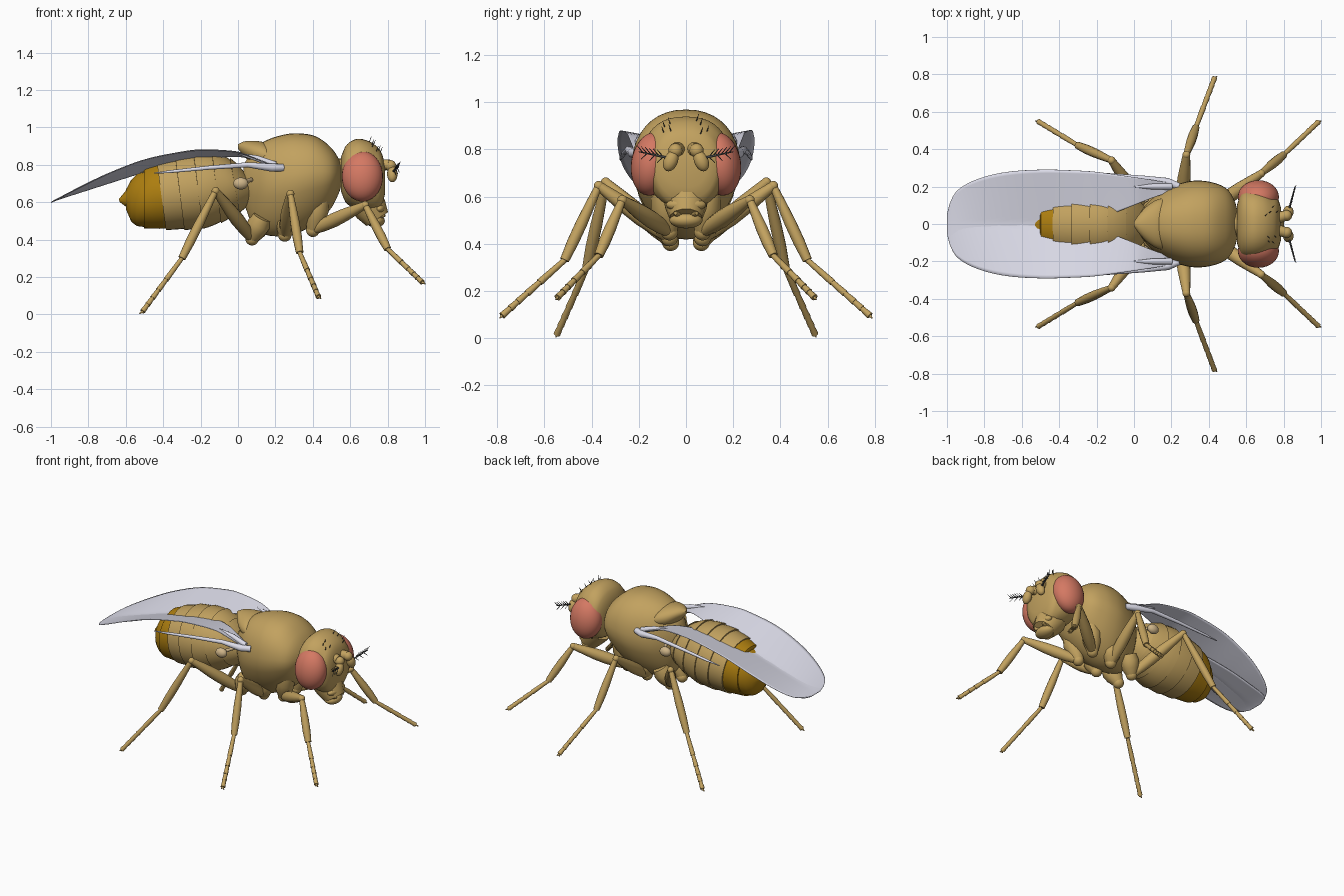
import bpy, bmesh, math, random
from mathutils import Vector, Matrix

if "Cube" in bpy.data.objects:
    bpy.data.objects.remove(bpy.data.objects["Cube"])

random.seed(3)

def mat(name, rgb):
    m = bpy.data.materials.new(name)
    m.diffuse_color = (*rgb, 1)
    m.use_nodes = True
    m.node_tree.nodes["Principled BSDF"].inputs["Base Color"].default_value = m.diffuse_color
    return m

TAN = mat("tan", (0.54, 0.36, 0.115))
TAIL = mat("amber", (0.42, 0.21, 0.005))
EYE = mat("red", (0.66, 0.19, 0.125))
WING = mat("wing_grey", (0.72, 0.72, 0.82))
DARK = mat("bristle", (0.06, 0.06, 0.06))
PALE = mat("pale", (0.62, 0.46, 0.25))

def finish(name, bm, m, angle=40):
    bmesh.ops.recalc_face_normals(bm, faces=bm.faces)
    me = bpy.data.meshes.new(name)
    bm.to_mesh(me)
    bm.free()
    ob = bpy.data.objects.new(name, me)
    bpy.context.collection.objects.link(ob)
    me.materials.append(m)
    bpy.ops.object.select_all(action='DESELECT')
    ob.select_set(True)
    bpy.context.view_layer.objects.active = ob
    bpy.ops.object.shade_smooth_by_angle(angle=math.radians(angle))
    return ob

def skin(bm, rings):
    vs = [[bm.verts.new(p) for p in r] for r in rings]
    n = len(vs[0])
    for a, b in zip(vs, vs[1:]):
        for i in range(n):
            bm.faces.new((a[i], a[(i + 1) % n], b[(i + 1) % n], b[i]))
    bm.faces.new(vs[0])
    bm.faces.new(vs[-1])

def tube(bm, pts, radii, n=12):
    pts = [Vector(p) for p in pts]
    rings = []
    for i, (p, r) in enumerate(zip(pts, radii)):
        t = (pts[min(i + 1, len(pts) - 1)] - pts[max(i - 1, 0)]).normalized()
        u = t.cross(Vector((0.13, 0.2, 1))).normalized()
        v = t.cross(u)
        rings.append([p + r * (u * math.cos(2 * math.pi * k / n) + v * math.sin(2 * math.pi * k / n))
                      for k in range(n)])
    skin(bm, rings)

def limb(bm, a, b, prof):
    a, b = Vector(a), Vector(b)
    tube(bm, [a.lerp(b, i / (len(prof) - 1)) for i in range(len(prof))], prof)

def ball(bm, c, r, rot=Matrix.Identity(4)):
    bmesh.ops.create_uvsphere(bm, u_segments=28, v_segments=18, radius=1,
                              matrix=Matrix.Translation(c) @ rot @ Matrix.Diagonal((*r, 1)))

def key(rows, x):
    """Smooth interpolation of profile rows at x (rows sorted by x)."""
    x = min(max(x, rows[0][0]), rows[-1][0])
    i = max(k for k in range(len(rows) - 1) if rows[k][0] <= x)
    p = [rows[max(0, min(len(rows) - 1, j))] for j in (i - 1, i, i + 1, i + 2)]
    h = p[2][0] - p[1][0]
    t = (x - p[1][0]) / h
    out = []
    for c in range(1, len(rows[0])):
        m1 = (p[2][c] - p[0][c]) / (p[2][0] - p[0][0]) * h
        m2 = (p[3][c] - p[1][c]) / (p[3][0] - p[1][0]) * h
        out.append((2*t**3 - 3*t*t + 1) * p[1][c] + (t**3 - 2*t*t + t) * m1
                   + (3*t*t - 2*t**3) * p[2][c] + (t**3 - t*t) * m2)
    return out

def section(x, top, bot, w, pinch=0.0, lean=0.0, box=1.0, n=40):
    """Cross-section ring; box < 1 makes it squarer."""
    zc, rz = (top + bot) / 2, (top - bot) / 2
    ring = []
    for k in range(n):
        a = 2 * math.pi * k / n
        c, s = [math.copysign(abs(v) ** box, v) for v in (math.cos(a), math.sin(a))]
        ring.append((x + lean * s, w * c * (1 + pinch * min(s, 0)), zc + rz * s))
    return ring

# Thorax: x, top, bottom, half width
THX = [(.03, .80, .60, .06), (.08, .88, .47, .12), (.15, .93, .425, .178), (.25, .962, .42, .218),
       (.33, .968, .44, .232), (.42, .95, .49, .222), (.50, .89, .57, .185), (.54, .83, .65, .12), (.56, .78, .71, .04)]
bm = bmesh.new()
skin(bm, [section(x, *key(THX, x), pinch=.28, box=.88) for x in [.03 + .53 * i / 30 for i in range(31)]])
finish("thorax", bm, TAN)
bm = bmesh.new()
SCU = [(0, .91, .885, .012), (.03, .924, .85, .055), (.08, .928, .80, .105), (.14, .92, .78, .135), (.22, .88, .78, .13)]
skin(bm, [section(x, *key(SCU, x)) for x in [.22 * i / 16 for i in range(17)]])
finish("scutellum", bm, TAN)
bm = bmesh.new()
limb(bm, (.52, 0, .76), (.62, 0, .76), [.08, .07, .07])
finish("neck", bm, TAN)

# Abdomen: overlapping rings, the last ones amber
ABD = [(-.60, .66, .57, .04), (-.565, .725, .49, .10), (-.50, .775, .465, .15), (-.35, .84, .455, .195),
       (-.20, .868, .465, .205), (-.10, .865, .50, .19), (0, .82, .56, .15), (.08, .74, .63, .06)]
def abdomen(name, x0, x1, segs, m):
    bm = bmesh.new()
    rings = []
    for s in range(segs):
        for t in (0, .15, .4, .7, 1):
            x = x0 + (x1 - x0) * (s + t) / segs
            top, bot, w = key(ABD, x)
            g = min(.008 * t - .003, (top - bot) * .1)
            rings.append(section(x, top + g, bot - g, w + g, lean=-.025 if x > -.5 else 0))
    skin(bm, rings)
    finish(name, bm, m, 30)
abdomen("abdomen", .08, -.41, 5, TAN)
abdomen("abdomen_tail", -.405, -.60, 2, TAIL)
bm = bmesh.new()
limb(bm, (-.55, 0, .62), (-.635, 0, .61), [.085, .05, .008])
finish("tail_tip", bm, TAIL)

# Head, mouth and a few bristles
bm = bmesh.new()
HEAD = [(.55, .84, .66, .10), (.575, .90, .60, .165), (.63, .937, .565, .185), (.69, .93, .55, .18),
        (.74, .90, .55, .155), (.77, .86, .58, .135), (.785, .80, .64, .09)]
skin(bm, [section(x, *key(HEAD, x), pinch=.1, box=.85) for x in [.55 + .235 * i / 20 for i in range(21)]])
finish("head", bm, TAN)
bm = bmesh.new()
limb(bm, (.68, 0, .61), (.745, 0, .51), [.10, .09, .07])
ball(bm, (.755, 0, .565), (.035, .085, .03))
ball(bm, (.735, 0, .50), (.05, .07, .035))
for s in (1, -1):
    limb(bm, (.75, s * .03, .53), (.785, s * .045, .53), [.016, .016, .008])
finish("mouthparts", bm, TAN)
bm = bmesh.new()
for i in range(8):
    s = 1 if i % 2 else -1
    x, a = random.uniform(.70, .76), random.uniform(.9, 1.4)
    top, bot, w = key(HEAD, x)
    p = Vector((x, s * w * math.cos(a), (top + bot) / 2 + (top - bot) / 2 * math.sin(a)))
    limb(bm, p, p + Vector((.012, s * .01, .03)), [.0025, .001])
finish("head_bristles", bm, DARK)

LEGS = {  # coxa root, coxa end, knee, ankle, toe
    "front": [(.44, .10, .62), (.40, .07, .45), (.68, .27, .585), (.80, .37, .35), (.985, .545, .172)],
    "middle": [(.27, .10, .53), (.25, .07, .425), (.28, .37, .645), (.33, .515, .33), (.43, .78, .095)],
    "hind": [(.13, .10, .52), (.075, .065, .405), (-.12, .34, .66), (-.30, .42, .30), (-.51, .547, .016)]}

for s, side in ((1, "left"), (-1, "right")):
    # Eyes
    bm = bmesh.new()
    ball(bm, (.665, s * .145, .738), (.11, .088, .135), Matrix.Rotation(s * .15, 4, 'X'))
    finish(side + "_eye", bm, EYE)
    # Antennae with feathered arista
    bm = bmesh.new()
    limb(bm, (.76, s * .03, .80), (.81, s * .045, .80), [.03, .03, .028])
    ball(bm, (.815, s * .045, .795), (.03, .03, .03))
    ball(bm, (.825, s * .065, .75), (.028, .03, .045), Matrix.Rotation(s * .4, 4, 'X'))
    finish(side + "_antenna", bm, TAN)
    bm = bmesh.new()
    a, b = Vector((.83, s * .08, .765)), Vector((.86, s * .20, .79))
    limb(bm, a, b, [.006, .004, .002])
    for i in range(1, 7):
        p = a.lerp(b, i / 7)
        limb(bm, p, p + Vector((.012, s * .025, .03)), [.003, .001])
        if i % 2:
            limb(bm, p, p + Vector((.012, s * .025, -.025)), [.003, .001])
    finish(side + "_arista", bm, DARK)
    # Haltere
    bm = bmesh.new()
    limb(bm, (.07, s * .12, .72), (.02, s * .20, .705), [.012, .01, .014])
    ball(bm, (.015, s * .205, .70), (.04, .028, .032))
    finish(side + "_haltere", bm, PALE)
    # Legs: coxa, femur, tibia and five-part foot
    for name, pts in LEGS.items():
        root, cox, knee, ank, toe = [Vector((x, s * y, z)) for x, y, z in pts]
        bm = bmesh.new()
        limb(bm, root, cox, [.05, .062, .055, .035])
        ball(bm, cox, (.036, .036, .036))
        limb(bm, cox, knee, [.024, .034, .038, .035, .028, .02])
        ball(bm, knee, (.021, .021, .021))
        limb(bm, knee, ank, [.016, .021, .025, .025, .02])
        cuts = [0, .4, .6, .75, .87, 1]
        for c, d in zip(cuts, cuts[1:]):
            limb(bm, ank.lerp(toe, c), ank.lerp(toe, d), [.012, .0135, .015])
        fwd = (toe - ank).normalized()
        for q in (-1, 1):
            limb(bm, toe, toe + fwd * .012 + Vector((q * .01, 0, -.002)), [.007, .003])
        finish(f"{side}_{name}_leg", bm, TAN)
    # Wing: trough-shaped sheet, outer edge raised; x, outer y, inner y, centre z, rise
    W = [(-1, .05, -.05, .60, 0), (-.985, .11, -.11, .607, .003), (-.95, .175, -.13, .62, .008),
         (-.85, .235, -.13, .652, .028), (-.7, .275, -.12, .70, .052), (-.5, .29, -.08, .762, .066),
         (-.3, .285, -.03, .808, .062), (-.2, .278, .02, .825, .056), (0, .25, .10, .83, .04),
         (.1, .235, .14, .81, .025), (.22, .215, .18, .785, 0)]
    bm = bmesh.new()
    rows = []
    xs = [-1, -.995, -.985, -.97, -.95] + [-.92 + 1.14 * i / 38 for i in range(39)]
    for x in xs:
        out, inn, zc, rise = key(W, x)
        row = []
        for j in range(21):
            y = inn + (out - inn) * j / 20
            z = zc + rise * max(y, 0) / out
            row.append(bm.verts.new((x, s * y, z + s * .001)))
        rows.append(row)
    for a, b in zip(rows, rows[1:]):
        for j in range(20):
            bm.faces.new((a[j], b[j], b[j + 1], a[j + 1]))
    w = finish(side + "_wing", bm, WING)
    so = w.modifiers.new("thickness", 'SOLIDIFY')
    so.thickness = .003
    # Stiff leading edge and wing hinge
    bm = bmesh.new()
    tube(bm, [(.24, s * .20, .785), (.18, s * .225, .785), (.05, s * .245, .80), (-.15, s * .262, .785),
              (-.35, s * .275, .765), (-.45, s * .278, .755)], [.02, .022, .014, .011, .008, .003])
    tube(bm, [(.2, s * .2, .80), (.1, s * .2, .835), (0, s * .2, .86)], [.018, .016, .004])
    finish(side + "_wing_edge", bm, WING)
